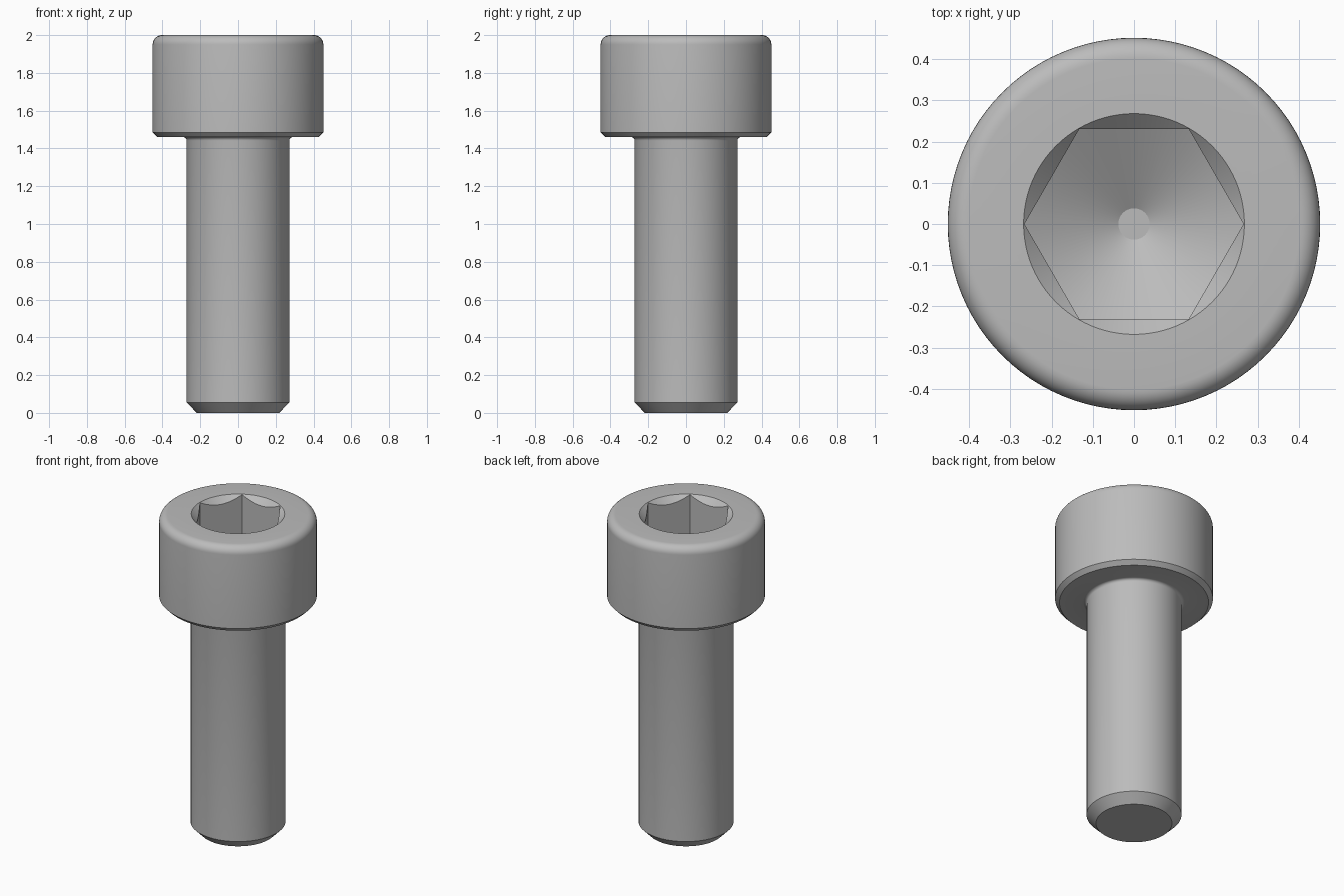
import bpy, bmesh
from math import sin, cos, pi, radians, tan

if "Cube" in bpy.data.objects:
    bpy.data.objects.remove(bpy.data.objects["Cube"], do_unlink=True)

SEGMENTS = 96
HEAD_R, HEAD_BOTTOM, TOP = 0.452, 1.46, 2.0
SHANK_R = 0.272
RIM_R, HEX_R = 0.268, 0.266
FLOOR_SLOPE = tan(radians(30))
FLOOR_TIP = 1.577


def hex_radius(angle):
    """Distance from the axis to a hexagon wall, with corners on the x axis."""
    return HEX_R * cos(pi / 6) / cos(angle % (pi / 3) - pi / 6)


def arc(cx, cz, r, start, end, steps):
    """Points of a fillet as (radius, height)."""
    angles = [radians(start + (end - start) * i / steps) for i in range(steps + 1)]
    return [(cx + r * cos(a), cz + r * sin(a)) for a in angles]


def socket_mouth(angle):
    h = hex_radius(angle)
    return h, TOP - (RIM_R - h)


def socket_floor(angle):
    h = hex_radius(angle)
    return h, FLOOR_TIP + h * FLOOR_SLOPE


def lathe(name, profile, material):
    """Spin a profile; an entry may be a function of the angle."""
    bm = bmesh.new()
    rings = []
    for p in profile:
        ring = []
        for i in range(SEGMENTS):
            a = 2 * pi * i / SEGMENTS
            r, z = p(a) if callable(p) else p
            ring.append(bm.verts.new((r * cos(a), r * sin(a), z)))
        rings.append(ring)
    for low, high in zip(rings, rings[1:]):
        for i in range(SEGMENTS):
            j = (i + 1) % SEGMENTS
            bm.faces.new((low[i], low[j], high[j], high[i]))
    bm.faces.new(rings[0][::-1])
    bm.faces.new(rings[-1])
    bmesh.ops.recalc_face_normals(bm, faces=bm.faces)
    mesh = bpy.data.meshes.new(name)
    bm.to_mesh(mesh)
    bm.free()
    mesh.materials.append(material)
    obj = bpy.data.objects.new(name, mesh)
    bpy.context.collection.objects.link(obj)
    bpy.ops.object.select_all(action="DESELECT")
    obj.select_set(True)
    bpy.context.view_layer.objects.active = obj
    bpy.ops.object.shade_smooth_by_angle(angle=radians(30))
    return obj


steel = bpy.data.materials.new("grey_steel")
steel.use_nodes = True
steel.diffuse_color = (0.5, 0.5, 0.5, 1)
steel.node_tree.nodes["Principled BSDF"].inputs["Base Color"].default_value = (0.5, 0.5, 0.5, 1)

# Shank with chamfered tip and fillet under the head
profile = [(0.218, 0), (SHANK_R, 0.055)]
profile += arc(SHANK_R + 0.018, HEAD_BOTTOM - 0.018, 0.018, 180, 90, 4)
# Head with lower chamfer and rounded top edge
profile += [(HEAD_R - 0.025, HEAD_BOTTOM), (HEAD_R, HEAD_BOTTOM + 0.025)]
profile += arc(HEAD_R - 0.05, TOP - 0.05, 0.05, 0, 90, 8)
# Countersunk hexagon socket with a conical floor
profile += [(RIM_R, TOP), socket_mouth, socket_floor,
            (0.038, FLOOR_TIP + 0.038 * FLOOR_SLOPE)]
lathe("socket_head_bolt", profile, steel)
